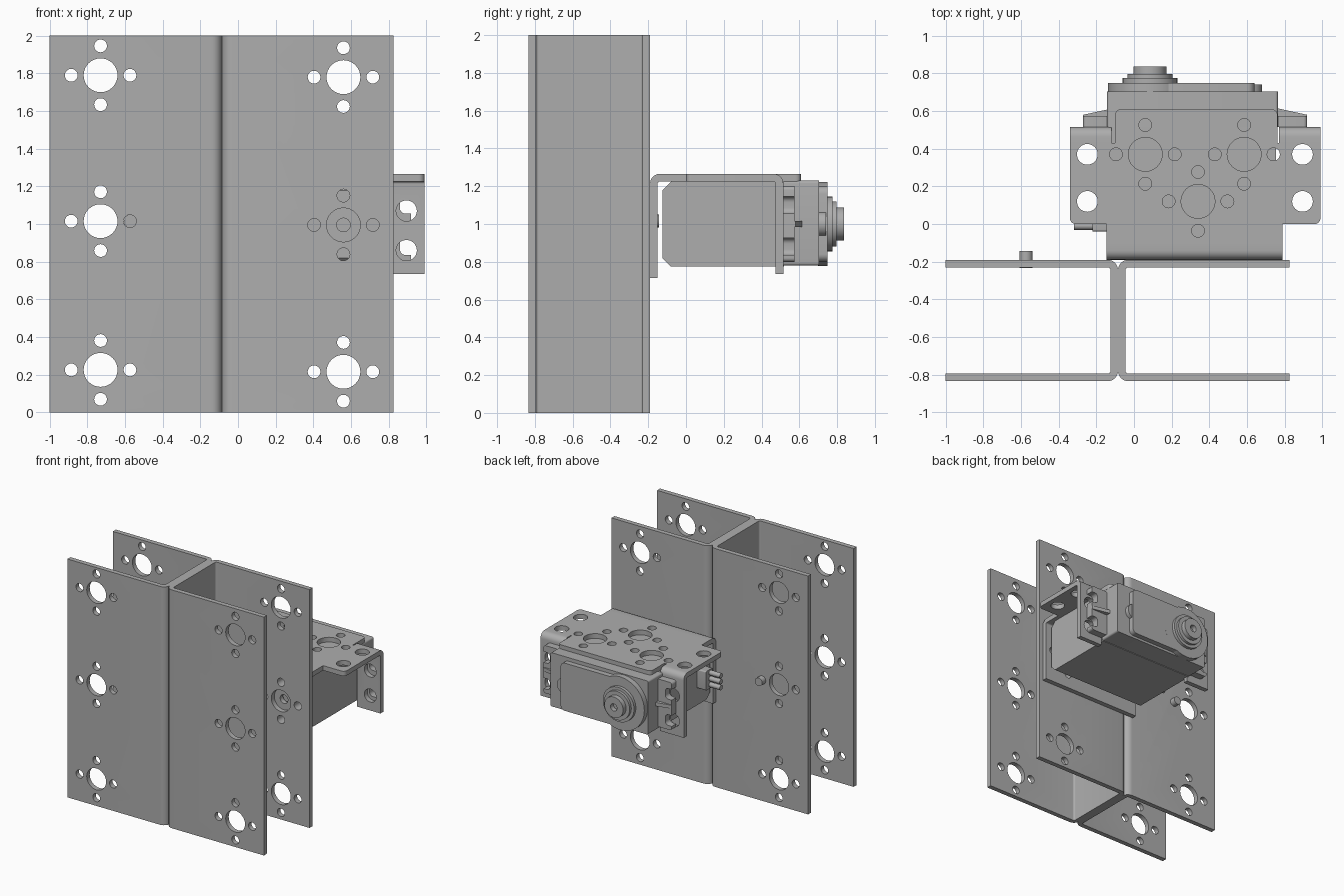
import bpy, bmesh
from math import sin, cos, pi
from mathutils import Vector

cube = bpy.data.objects.get("Cube")
if cube:
    bpy.data.objects.remove(cube, do_unlink=True)

GREY = (0.42, 0.42, 0.42, 1)
metal = bpy.data.materials.new("plain grey")
metal.use_nodes = True
metal.diffuse_color = GREY
metal.node_tree.nodes["Principled BSDF"].inputs["Base Color"].default_value = GREY

# Places a 2D outline point at a depth along the extrusion axis
PLACE = {"X": lambda a, b, d: (d, a, b),
         "Y": lambda a, b, d: (a, d, b),
         "Z": lambda a, b, d: (a, b, d)}


def rounded(points, steps=6):
    """Outline with corners (a, b, radius) turned into curves."""
    out = []
    for i, p in enumerate(points):
        r = p[2] if len(p) > 2 else 0
        c = Vector(p[:2])
        if not r:
            out.append(c)
            continue
        a = c + (Vector(points[i - 1][:2]) - c).normalized() * r
        b = c + (Vector(points[(i + 1) % len(points)][:2]) - c).normalized() * r
        centre = a + b - c
        for s in range(steps + 1):
            t = s / steps * pi / 2
            out.append(centre + (a - centre) * cos(t) + (b - centre) * sin(t))
    return out


def circle(a, b, r, n=32):
    return [(a + r * cos(2 * pi * i / n), b + r * sin(2 * pi * i / n)) for i in range(n)]


def rect(a0, a1, b0, b1, r=0):
    return [(a0, b0, r), (a1, b0, r), (a1, b1, r), (a0, b1, r)]


def mesh_object(name, outlines, axis, lo, hi):
    bm = bmesh.new()
    for outline in outlines:
        pts = rounded(outline)
        bottom = bm.faces.new([bm.verts.new(PLACE[axis](p[0], p[1], lo)) for p in pts])
        new = bmesh.ops.extrude_face_region(bm, geom=[bottom], use_keep_orig=True)["geom"]
        shift = Vector(PLACE[axis](0, 0, hi - lo))
        bmesh.ops.translate(bm, vec=shift, verts=[v for v in new if isinstance(v, bmesh.types.BMVert)])
    bmesh.ops.recalc_face_normals(bm, faces=bm.faces)
    mesh = bpy.data.meshes.new(name)
    bm.to_mesh(mesh)
    bm.free()
    obj = bpy.data.objects.new(name, mesh)
    bpy.context.collection.objects.link(obj)
    mesh.materials.append(metal)
    return obj


def part(name, outline, axis, lo, hi, holes=(), cut_axis=None, cut=(-3, 3)):
    """Extruded outline with optional holes bored along cut_axis."""
    obj = mesh_object(name, [outline], axis, lo, hi)
    bpy.ops.object.select_all(action="DESELECT")
    obj.select_set(True)
    bpy.context.view_layer.objects.active = obj
    if holes:
        cutter = mesh_object("cutter", holes, cut_axis or axis, *cut)
        cutter.hide_render = True
        mod = obj.modifiers.new("holes", "BOOLEAN")
        mod.operation, mod.solver, mod.object = "DIFFERENCE", "EXACT", cutter
        bpy.ops.object.modifier_apply(modifier=mod.name)
        bpy.data.objects.remove(cutter, do_unlink=True)
    bpy.ops.object.shade_smooth_by_angle(angle=0.5)
    return obj


def cross(a, b, big=0.09, small=0.034, step=0.156):
    """One large hole ringed by four small ones."""
    ring = [(step, 0), (-step, 0), (0, step), (0, -step)]
    return [circle(a, b, big)] + [circle(a + u, b + v, small, 20) for u, v in ring]


# Back-to-back channels
T = 0.04
Y0, Y1 = -0.835, -0.19
for name, tip, web, hole_x, heights in (
        ("left_channel", 0.825, -0.085, 0.56, (0.215, 0.995, 1.78)),
        ("right_channel", -1.0, -0.085, -0.73, (0.225, 1.015, 1.79))):
    inner = web + (T if tip > web else -T)
    profile = [(tip, Y0), (web, Y0, 0.055), (web, Y1, 0.055), (tip, Y1),
               (tip, Y1 - T), (inner, Y1 - T, 0.015), (inner, Y0 + T, 0.015), (tip, Y0 + T)]
    bores = [h for z in heights for h in cross(hole_x, z)]
    part(name, profile, "Z", 0, 2, bores, "Y")
part("locating_pin", circle(-0.573, 1.015, 0.034), "Y", -0.235, -0.143)

# Bracket: top plate, front flange and two rear ears
MID = 0.325
Z0, Z1 = 1.225, 1.265


def mirror(x):
    return 2 * MID - x


plate = [(-0.145, -0.1), (0.79, -0.1), (0.79, 0), (0.99, 0, 0.03), (0.99, 0.43),
         (0.762, 0.43), (0.762, 0.61, 0.03), (-0.1, 0.61, 0.03), (-0.1, 0.43),
         (-0.34, 0.43), (-0.34, 0, 0.03), (-0.145, 0)]
plate_holes = cross(0.06, 0.37) + cross(0.585, 0.37) + cross(0.34, 0.12)
plate_holes += [circle(x, y, 0.055) for x in (-0.248, 0.895) for y in (0.12, 0.37)]
part("bracket_top", plate, "Z", Z0, Z1, plate_holes)

front_bend = [(-0.1, Z1), (Y1, Z1, 0.05), (Y1, 0.715), (Y1 + T, 0.715),
              (Y1 + T, Z0, 0.012), (-0.1, Z0)]
part("bracket_front", front_bend, "X", -0.145, 0.79, cross(0.56, 0.995, 0.036), "Y")

rear_bend = [(0.43, Z1), (0.515, Z1, 0.05), (0.515, 0.735), (0.475, 0.735),
             (0.475, Z0, 0.012), (0.43, Z0)]
for side, flip in (("left", lambda x: x), ("right", mirror)):
    lo, hi = sorted((flip(0.77), flip(0.99)))
    bores = [circle(flip(0.895), z, 0.055) for z in (0.86, 1.07)]
    part(side + "_bracket_ear", rear_bend, "X", lo, hi, bores, "Y")

    # Motor mounting lug with open slots and a stiffening rib
    lo, hi = sorted((flip(0.76), flip(0.92)))
    slots = []
    for z in (0.88, 1.1):
        end = sorted((flip(0.86), flip(0.95)))
        slots.append(rect(end[0], end[1], z - 0.045, z + 0.045, 0.03))
    part(side + "_motor_lug", rect(lo, hi, 0.8, 1.2, 0.02), "Y", 0.515, 0.575, slots)
    rib = [(flip(0.76), 0.57), (flip(0.92), 0.57), (flip(0.92), 0.58), (flip(0.76), 0.615)]
    part(side + "_lug_rib", rib, "Z", 0.985, 1.015)

# Motor housing with a chamfered front
B, TOP = 0.775, 1.224
body = [(-0.125, B + 0.045), (-0.08, B), (0.52, B), (0.52, TOP), (-0.08, TOP), (-0.125, TOP - 0.045)]
part("motor_body", body, "X", -0.135, 0.755)
part("motor_gear_case", rect(-0.143, 0.765, 0.78, 1.23, 0.015), "Y", 0.515, 0.705)

# Rear cover rounded around the output shaft
SX, SZ = 0.085, 1.0
part("motor_cover_disc", circle(SX, SZ, 0.223, 48), "Y", 0.70, 0.75)
part("motor_cover_plate", rect(SX, 0.64, 0.8, 1.2, 0.04), "Y", 0.70, 0.7495)
part("cover_boss", circle(0.615, SZ, 0.065), "Y", 0.70, 0.74)
for name, r, lo, hi in (("shaft_collar", 0.145, 0.745, 0.775),
                        ("shaft_step", 0.12, 0.77, 0.797),
                        ("output_shaft", 0.087, 0.79, 0.837)):
    bore = [circle(SX, SZ, 0.03)] if name == "output_shaft" else []
    part(name, circle(SX, SZ, r, 40), "Y", lo, hi, bore)

# Cable outlet and its three wires
part("cable_outlet", rect(-0.04, 0.05, 0.92, 1.08, 0.01), "X", -0.22, -0.13)
for i in range(3):
    part("wire_%d" % (i + 1), circle(-0.01, 0.95 + 0.05 * i, 0.021, 16), "X", -0.32, -0.2)
